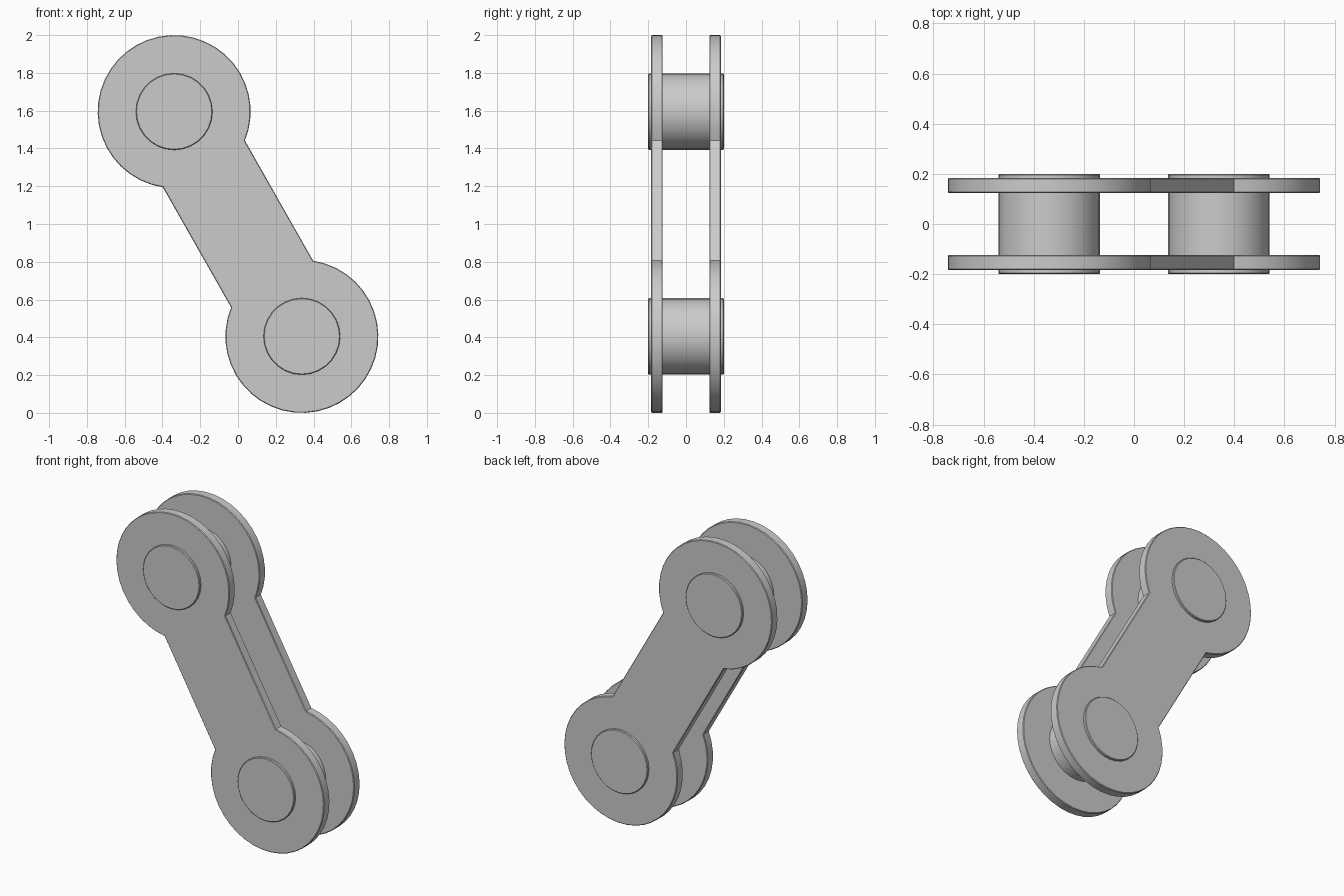
import bpy, bmesh
from math import sin, cos, pi, asin, atan2, radians

if "Cube" in bpy.data.objects:
    bpy.data.objects.remove(bpy.data.objects["Cube"])

ENDS = [(-0.338, 1.595), (0.338, 0.405)]   # pin centres (x, z)
R_END, R_PIN, HALF_BAR = 0.405, 0.203, 0.25


def extrude_profile(name, pts, y0, y1, bevel):
    """Extrude an (x, z) outline from y0 to y1."""
    bm = bmesh.new()
    face = bm.faces.new([bm.verts.new((x, y0, z)) for x, z in pts])
    ext = bmesh.ops.extrude_face_region(bm, geom=[face])
    for v in ext["geom"]:
        if isinstance(v, bmesh.types.BMVert):
            v.co.y = y1
    bmesh.ops.recalc_face_normals(bm, faces=bm.faces)
    mesh = bpy.data.meshes.new(name)
    bm.to_mesh(mesh)
    bm.free()
    ob = bpy.data.objects.new(name, mesh)
    bpy.context.collection.objects.link(ob)
    mod = ob.modifiers.new("edge_bevel", "BEVEL")
    mod.width, mod.segments = bevel, 1
    mod.limit_method, mod.angle_limit = "ANGLE", radians(50)
    bpy.context.view_layer.objects.active = ob
    ob.select_set(True)
    bpy.ops.object.shade_smooth_by_angle(angle=radians(30))
    ob.select_set(False)
    return ob


def arc(c, r, a0, a1, n):
    return [(c[0] + r * cos(a0 + (a1 - a0) * i / n),
             c[1] + r * sin(a0 + (a1 - a0) * i / n)) for i in range(n + 1)]


# Dog-bone outline: two round eyes joined by a straight bar
(ax, az), (bx, bz) = ENDS
axis = atan2(bz - az, bx - ax)
gap = asin(HALF_BAR / R_END)
outline = (arc(ENDS[0], R_END, axis + gap, axis + 2 * pi - gap, 32)
           + arc(ENDS[1], R_END, axis + pi + gap, axis + 3 * pi - gap, 32))

# Front and back link plates
extrude_profile("front_plate", outline, -0.184, -0.124, 0.004)
extrude_profile("back_plate", outline, 0.124, 0.184, 0.004)

# Pins through both eyes
for name, c in zip(("upper_pin", "lower_pin"), ENDS):
    extrude_profile(name, arc(c, R_PIN, 0, 2 * pi, 28)[:-1], -0.2, 0.2, 0.004)
